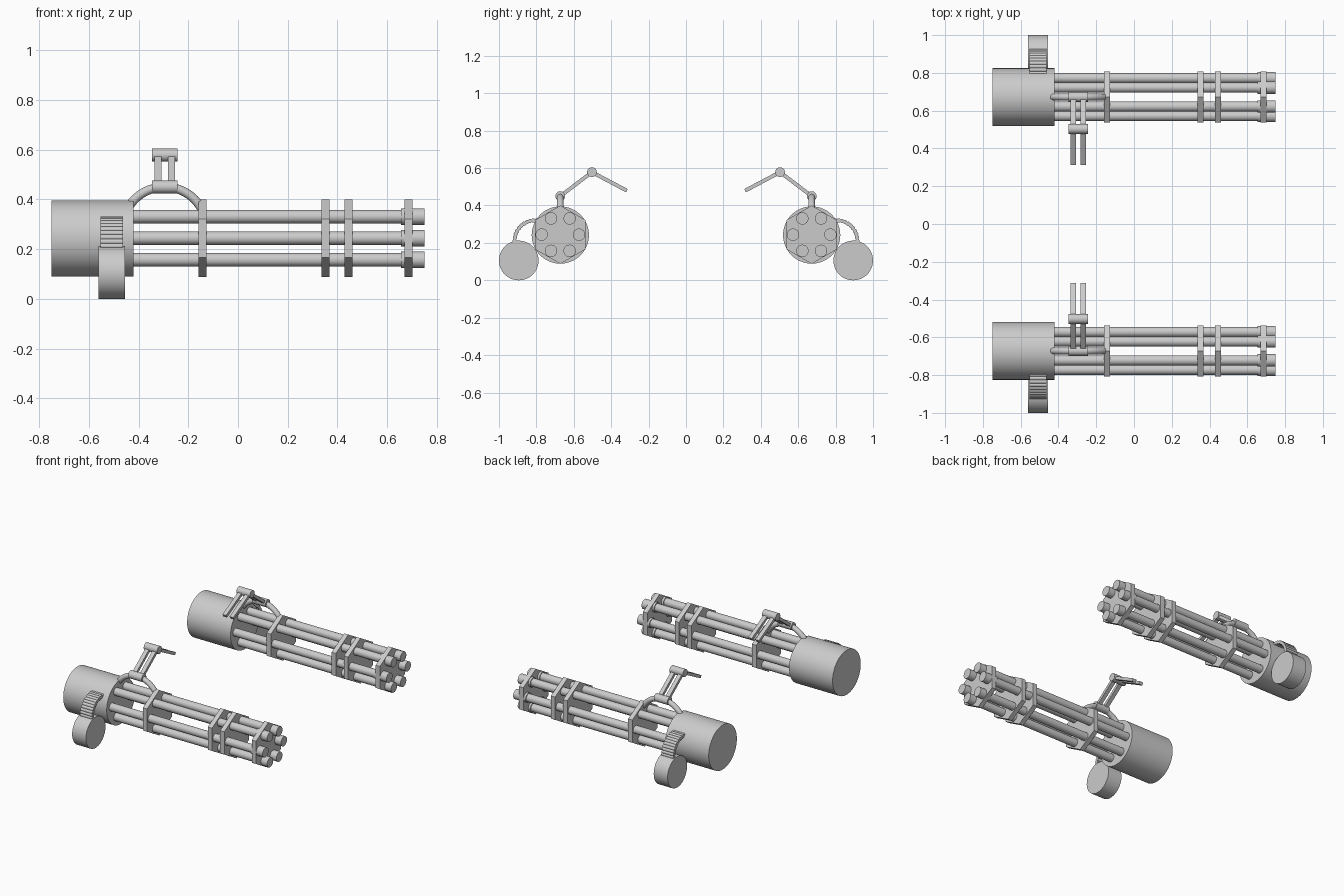
import bpy, bmesh
from math import sin, cos, pi, radians
from mathutils import Matrix, Vector

if "Cube" in bpy.data.objects:
    bpy.data.objects.remove(bpy.data.objects["Cube"])

GY, GZ = -0.672, 0.244      # gun axis
HX = -0.295                 # handle centre along the gun


def x_cyl(bm, x0, x1, y, z, r, n=32, turn=0.0):
    """Capped cylinder or prism along x; turn spins its first corner."""
    m = (Matrix.Translation(((x0 + x1) / 2, y, z)) @ Matrix.Rotation(pi / 2, 4, 'Y')
         @ Matrix.Rotation(turn, 4, 'Z'))
    bmesh.ops.create_cone(bm, cap_ends=True, segments=n, radius1=r, radius2=r,
                          depth=x1 - x0, matrix=m)


def bar(bm, x, width, a, b, thick):
    """Flat bar between two (y, z) points."""
    d = Vector((0, b[0] - a[0], b[1] - a[1]))
    mid = Vector((x, (a[0] + b[0]) / 2, (a[1] + b[1]) / 2))
    rot = Vector((0, 0, 1)).rotation_difference(d).to_matrix().to_4x4()
    m = Matrix.Translation(mid) @ rot @ Matrix.Diagonal((width, thick, d.length, 1))
    bmesh.ops.create_cube(bm, size=1, matrix=m)


def finish(ob, smooth=True):
    """Mirror the part to the second gun and shade it."""
    bpy.ops.object.select_all(action='DESELECT')
    ob.select_set(True)
    bpy.context.view_layer.objects.active = ob
    if smooth:
        bpy.ops.object.shade_smooth_by_angle(angle=radians(35))
    mod = ob.modifiers.new("Mirror", 'MIRROR')
    mod.use_axis = (False, True, False)
    mod.use_mirror_merge = False


def make(name, bm, smooth=True):
    me = bpy.data.meshes.new(name)
    bm.to_mesh(me)
    bm.free()
    ob = bpy.data.objects.new(name, me)
    bpy.context.collection.objects.link(ob)
    finish(ob, smooth)


# Rear housing
bm = bmesh.new()
x_cyl(bm, -0.75, -0.42, GY, GZ - 0.002, 0.153, 64)
make("housing", bm)

# Six barrels with thicker muzzles
barrels, muzzles = bmesh.new(), bmesh.new()
for i in range(6):
    a = i * pi / 3
    y, z = GY + 0.1 * cos(a), GZ + 0.1 * sin(a)
    x_cyl(barrels, -0.43, 0.70, y, z, 0.027)
    x_cyl(muzzles, 0.655, 0.75, y, z, 0.033)
make("barrels", barrels)
make("muzzles", muzzles)

# Hexagonal clamp plates, corners in line with the barrels
bm = bmesh.new()
for x in (-0.142, 0.352, 0.445, 0.686):
    x_cyl(bm, x - 0.016, x + 0.016, GY, GZ, 0.156, 6, pi / 2)
make("clamp_plates", bm, smooth=False)

# Ammunition drum
bm = bmesh.new()
x_cyl(bm, -0.56, -0.455, -0.894, 0.106, 0.106, 48)
make("ammo_drum", bm)

# Feed belt curving from the drum into the housing
bm = bmesh.new()
pts = [(-0.808 + 0.108 * cos(a), 0.212 + 0.108 * sin(a))
       for a in (radians(180 - 9.5 * i) for i in range(11))]
for p in pts:
    x_cyl(bm, -0.552, -0.462, p[0], p[1], 0.0115, 12)
for p, q in zip(pts, pts[1:]):
    bar(bm, -0.507, 0.086, p, q, 0.012)
make("feed_belt", bm)

# Arched handle mount
cu = bpy.data.curves.new("handle_arch", 'CURVE')
cu.dimensions = '3D'
cu.bevel_depth = 0.018
cu.bevel_resolution = 4
cu.use_fill_caps = True
sp = cu.splines.new('POLY')
sp.points.add(24)
for i, p in enumerate(sp.points):
    a = radians(150 - 120 * i / 24)
    p.co = (HX + 0.17 * cos(a), GY, 0.28 + 0.17 * sin(a), 1)
arch = bpy.data.objects.new("handle_arch", cu)
bpy.context.collection.objects.link(arch)
bpy.ops.object.select_all(action='DESELECT')
arch.select_set(True)
bpy.context.view_layer.objects.active = arch
bpy.ops.object.convert(target='MESH')
finish(bpy.context.view_layer.objects.active)

# Hinges and the folding twin arms
low, top, tip = (GY, 0.45), (-0.503, 0.578), (-0.316, 0.479)
bm = bmesh.new()
for y, z in (low, top):
    x_cyl(bm, HX - 0.051, HX + 0.051, y, z, 0.026)
make("hinges", bm)
bm = bmesh.new()
for x in (HX - 0.027, HX + 0.027):
    bar(bm, x, 0.028, low, top, 0.02)
    bar(bm, x, 0.028, top, tip, 0.02)
make("folding_arms", bm, smooth=False)
